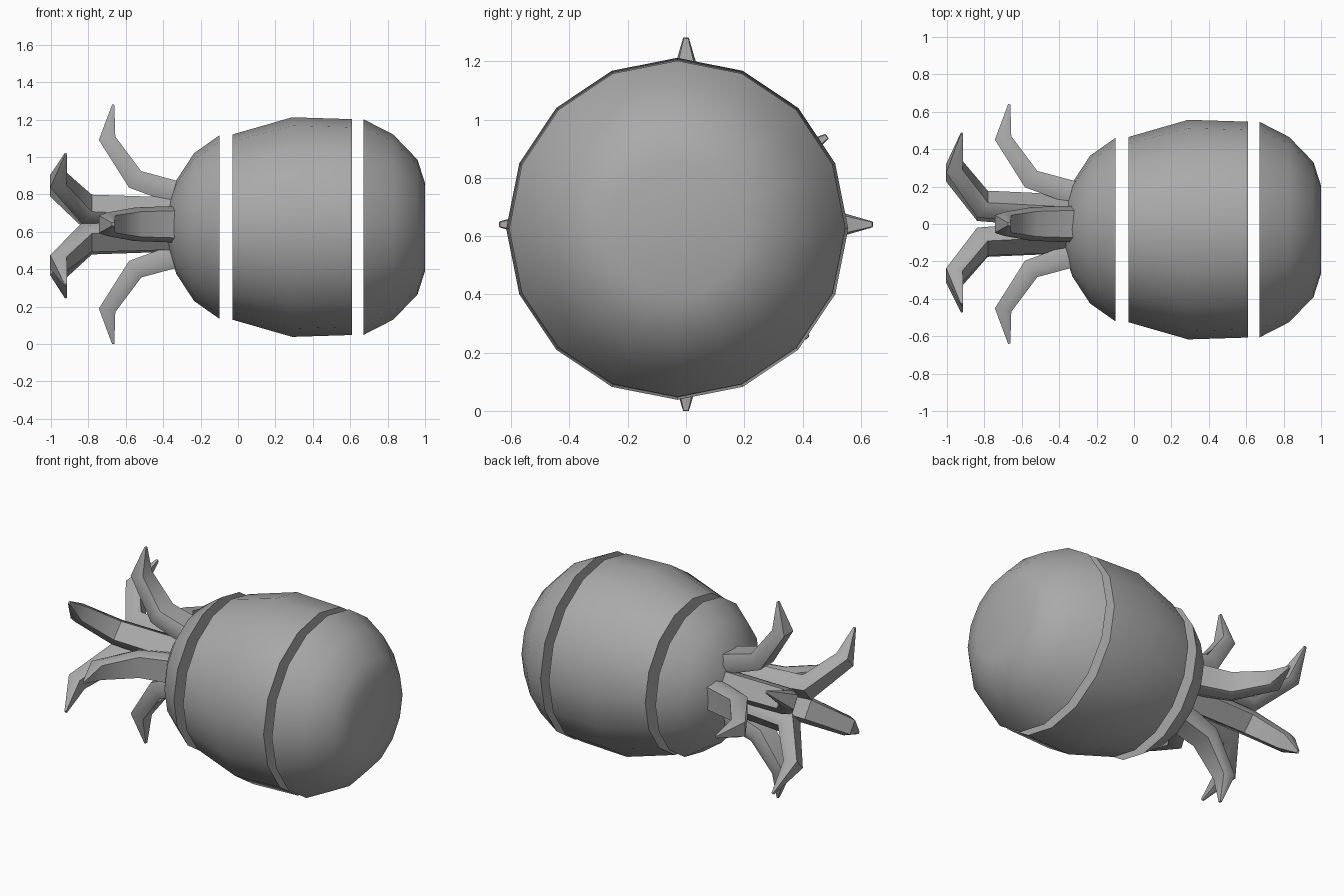
import bpy, bmesh
from math import sin, cos, pi, radians
from mathutils import Vector

if "Cube" in bpy.data.objects:
    bpy.data.objects.remove(bpy.data.objects["Cube"])

SIDES = 16

grey = bpy.data.materials.new("dark_grey")
grey.diffuse_color = (0.4, 0.4, 0.4, 1)
grey.use_nodes = True
grey.node_tree.nodes["Principled BSDF"].inputs["Base Color"].default_value = grey.diffuse_color


def loft(name, rings, smooth_angle):
    """Skin a list of closed rings and cap both ends."""
    bm = bmesh.new()
    loops = [[bm.verts.new(p) for p in ring] for ring in rings]
    n = len(loops[0])
    for a, b in zip(loops, loops[1:]):
        for i in range(n):
            j = (i + 1) % n
            bm.faces.new((a[i], a[j], b[j], b[i]))
    bm.faces.new(loops[0])
    bm.faces.new(loops[-1])
    bmesh.ops.recalc_face_normals(bm, faces=bm.faces)
    mesh = bpy.data.meshes.new(name)
    bm.to_mesh(mesh)
    bm.free()
    mesh.materials.append(grey)
    obj = bpy.data.objects.new(name, mesh)
    bpy.context.collection.objects.link(obj)
    bpy.ops.object.select_all(action='DESELECT')
    obj.select_set(True)
    bpy.context.view_layer.objects.active = obj
    bpy.ops.object.shade_smooth_by_angle(angle=radians(smooth_angle))
    return obj


def body_section(name, profile):
    """Sixteen-sided turned section along x from (x, radius) pairs."""
    rings = [[(x, -0.03 + r * cos(2 * pi * i / SIDES), 0.625 + r * sin(2 * pi * i / SIDES))
              for i in range(SIDES)] for x, r in profile]
    return loft(name, rings, 50)


def tentacle(name, angle, path, widths, depths):
    """Bent tapering arm with a flattened six-sided section, in a radial plane."""
    a = radians(angle)
    radial = Vector((0, cos(a), sin(a)))
    side = Vector((0, -sin(a), cos(a)))
    axis = Vector((1, 0, 0))
    pts = [axis * x + radial * r for x, r in path]
    rings = []
    for i, p in enumerate(pts):
        before = (p - pts[max(i - 1, 0)]).normalized()
        after = (pts[min(i + 1, len(pts) - 1)] - p).normalized()
        normal = (before + after).normalized().cross(side)
        w, d = widths[i] / 2, depths[i] / 2
        section = [(1, 0), (0.75, 1), (-0.75, 1), (-1, 0), (-0.75, -1), (0.75, -1)]
        rings.append([p + Vector((0, 0, 0.64)) + side * u * w + normal * v * d
                      for u, v in section])
    return loft(name, rings, 45)


# Body: three separate rounded sections with open gaps between them
body_section("head_section", [(-0.385, 0.06), (-0.37, 0.12), (-0.33, 0.25),
                              (-0.235, 0.395), (-0.10, 0.49)])
body_section("middle_section", [(-0.03, 0.495), (0.29, 0.587), (0.61, 0.577)])
body_section("tail_section", [(0.67, 0.577), (0.83, 0.495), (0.96, 0.36), (1.0, 0.235)])

# Outer ring of short, wide-spread arms
outer_path = [(-0.27, 0.15), (-0.55, 0.24), (-0.70, 0.46), (-0.667, 0.64)]
for k in range(4):
    tentacle(f"outer_tentacle_{k + 1}", 90 * k, outer_path,
             [0.20, 0.18, 0.125, 0.02], [0.13, 0.11, 0.09, 0.012])

# Inner ring of longer arms on the diagonals
inner_path = [(-0.32, 0.085), (-0.81, 0.125), (-0.96, 0.36), (-0.92, 0.57)]
for k, angle in enumerate((32, 139, 215, 317)):
    tentacle(f"inner_tentacle_{k + 1}", angle, inner_path,
             [0.17, 0.16, 0.12, 0.02], [0.12, 0.11, 0.09, 0.012])
